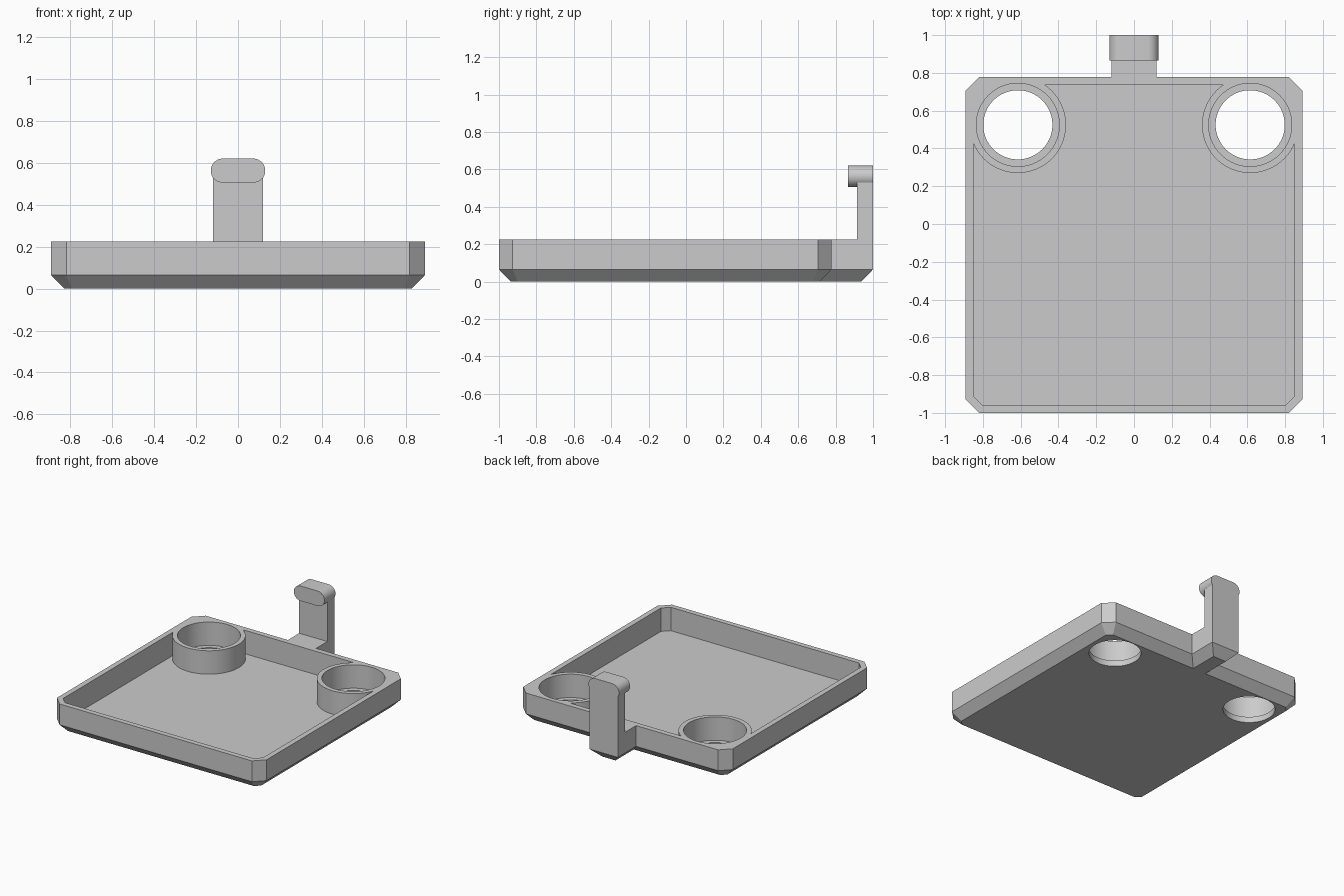
import bpy, bmesh, math
from mathutils import Vector

if "Cube" in bpy.data.objects:
    bpy.data.objects.remove(bpy.data.objects["Cube"])

W, FRONT, BACK = 0.892, -1.0, 0.778      # tray half width and depth
TOP, FLOOR, CH = 0.225, 0.045, 0.065     # rim height, floor level, bottom bevel
CUP_X, CUP_Y = 0.615, 0.525              # cup centres

grey = bpy.data.materials.new("grey plastic")
grey.diffuse_color = (0.6, 0.6, 0.6, 1)
grey.use_nodes = True
grey.node_tree.nodes["Principled BSDF"].inputs["Base Color"].default_value = grey.diffuse_color


def inset(pts, d):
    """Move every edge of a counter-clockwise outline inwards by d."""
    out = []
    for i, p in enumerate(pts):
        p = Vector(p)
        a = (p - Vector(pts[i - 1])).normalized()
        b = (Vector(pts[(i + 1) % len(pts)]) - p).normalized()
        na, nb = Vector((-a.y, a.x)), Vector((-b.y, b.x))
        out.append(p + (na + nb) * d / (1 + na.dot(nb)))
    return out


def loft(name, rings):
    """Closed solid through matching rings of 3D points."""
    bm = bmesh.new()
    loops = [[bm.verts.new(p) for p in r] for r in rings]
    n = len(loops[0])
    bm.faces.new(loops[0])
    bm.faces.new(loops[-1])
    for lo, hi in zip(loops, loops[1:]):
        for i in range(n):
            j = (i + 1) % n
            bm.faces.new((lo[i], lo[j], hi[j], hi[i]))
    bmesh.ops.recalc_face_normals(bm, faces=bm.faces)
    me = bpy.data.meshes.new(name)
    bm.to_mesh(me)
    bm.free()
    me.materials.append(grey)
    ob = bpy.data.objects.new(name, me)
    bpy.context.collection.objects.link(ob)
    return ob


def prism(name, pts, z0, z1):
    return loft(name, [[(x, y, z) for x, y in pts] for z in (z0, z1)])


def arc(cx, cy, r, a0, a1, n):
    return [(cx + r * math.cos(a0 + (a1 - a0) * i / n),
             cy + r * math.sin(a0 + (a1 - a0) * i / n)) for i in range(n + 1)]


def boolean(target, other, op):
    m = target.modifiers.new(op, 'BOOLEAN')
    m.operation, m.solver, m.object = op, 'EXACT', other
    bpy.context.view_layer.objects.active = target
    bpy.ops.object.modifier_apply(modifier=m.name)
    bpy.data.objects.remove(other)


# Tray body with rear tongue, outline mirrored left to right
c, t = 0.073, 0.12
half = [(W - c, FRONT), (W, FRONT + c), (W, BACK - c), (W - c, BACK), (t, BACK), (t, 1.0)]
outline = half + [(-x, y) for x, y in reversed(half)]
tray = loft("tray", [[(p[0], p[1], z) for p in ring] for ring, z in
                     ((inset(outline, 0.064), 0), (outline, CH), (outline, TOP))])

# Upright post and rounded hook head behind the tray
post = prism("post", [(-t, 0.915), (t, 0.915), (t, 1), (-t, 1)], 0.1, 0.56)
r = 0.0575
stadium = (arc(0.0725, 0.5625, r, -math.pi / 2, math.pi / 2, 16)
           + arc(-0.0725, 0.5625, r, math.pi / 2, math.pi * 1.5, 16))
hook = loft("hook", [[(x, y, z) for x, z in stadium] for y in (0.865, 1.0)])
boolean(tray, post, 'UNION')
boolean(tray, hook, 'UNION')

# Pocket whose rear corners wrap around the cup walls
ix, iy, R = 0.851, 0.737, 0.255
a0 = -math.acos((ix - CUP_X) / R)
a1 = -math.pi - math.asin((iy - CUP_Y) / R)
half = [(ix - 0.05, -0.96), (ix, -0.91)] + arc(CUP_X, CUP_Y, R, a0, a1, 40)
pocket = prism("pocket", half + [(-x, y) for x, y in reversed(half)], FLOOR, 0.4)
boolean(tray, pocket, 'DIFFERENCE')

# Cup bores with a narrower through hole below
for s in (-1, 1):
    for rad, z0 in ((0.22, FLOOR), (0.183, -0.1)):
        circle = arc(s * CUP_X, CUP_Y, rad, 0, math.tau, 64)[:-1]
        boolean(tray, prism("bore", circle, z0, 0.4), 'DIFFERENCE')

bpy.ops.object.select_all(action='DESELECT')
tray.select_set(True)
bpy.context.view_layer.objects.active = tray
bpy.ops.object.shade_smooth_by_angle(angle=math.radians(25))
